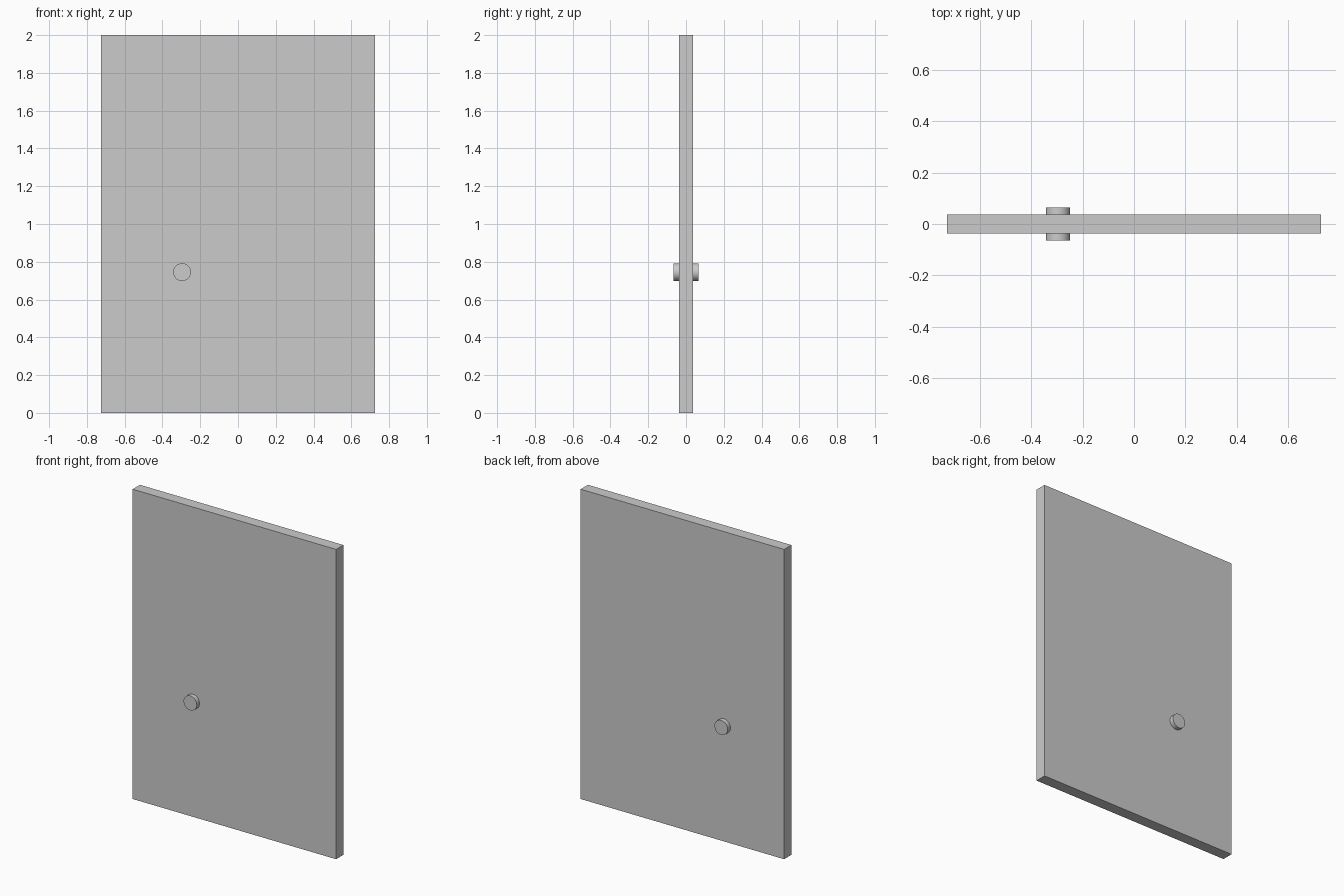
import bpy, math

if "Cube" in bpy.data.objects:
    bpy.data.objects.remove(bpy.data.objects["Cube"])

W, T, H = 1.453, 0.074, 2.0          # panel size
KX, KZ, KR, KD = -0.296, 0.745, 0.047, 0.13  # knob position, radius, total depth

# Door panel
bpy.ops.mesh.primitive_cube_add(size=1, location=(0, 0, H / 2))
panel = bpy.context.object
panel.name = "door_panel"
panel.scale = (W, T, H)
bpy.ops.object.transform_apply(location=False, rotation=False, scale=True)

# Round knob passing through the panel, showing on both faces
bpy.ops.mesh.primitive_cylinder_add(vertices=48, radius=KR, depth=KD,
                                    location=(KX, 0, KZ),
                                    rotation=(math.pi / 2, 0, 0))
bpy.context.object.name = "door_knob"
bpy.ops.object.shade_smooth_by_angle(angle=math.radians(30))
